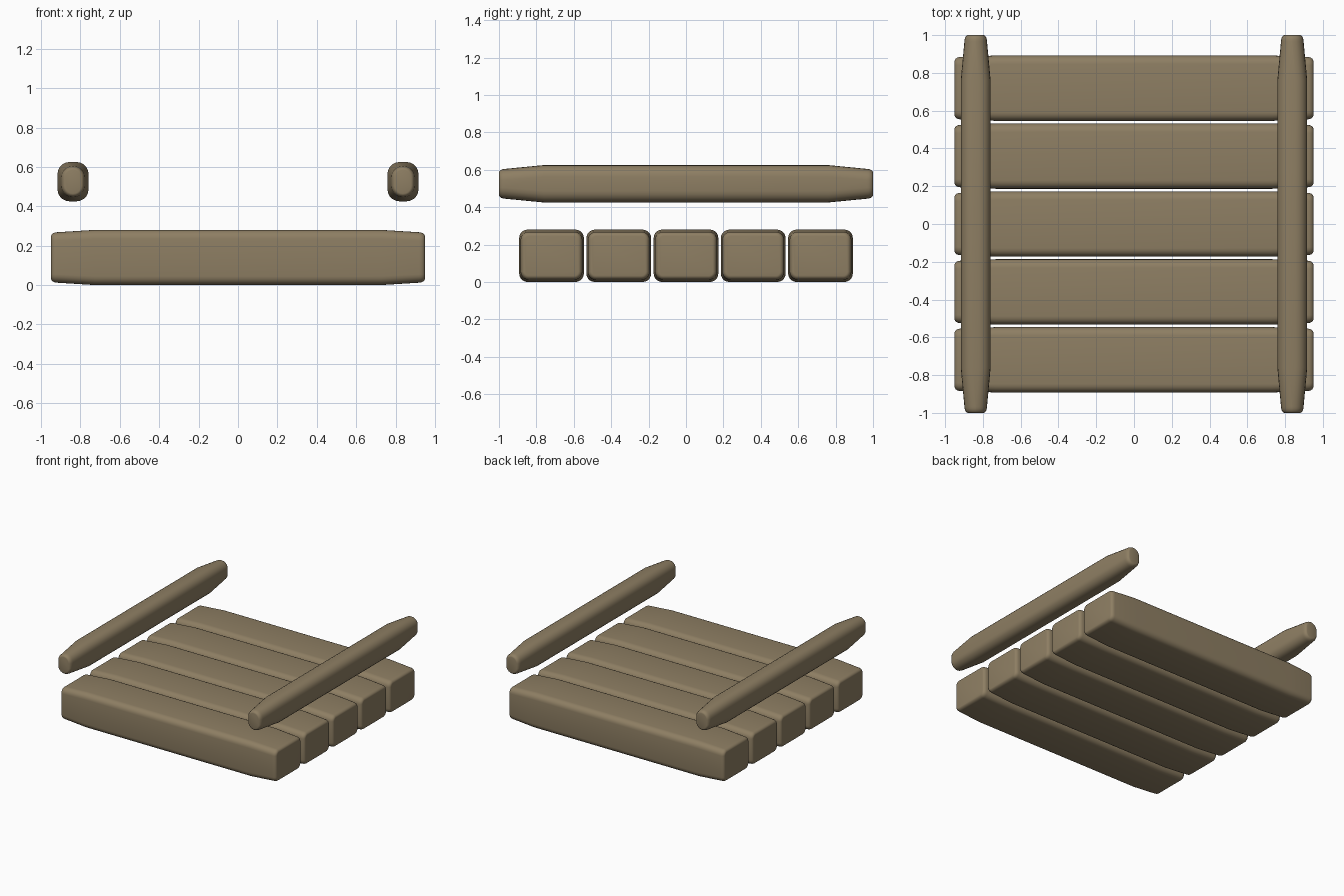
import bpy, bmesh, math
from mathutils import Vector

if "Cube" in bpy.data.objects:
    bpy.data.objects.remove(bpy.data.objects["Cube"])

wood = bpy.data.materials.new("wood")
wood.diffuse_color = (0.27, 0.21, 0.125, 1)
wood.use_nodes = True
wood.node_tree.nodes["Principled BSDF"].inputs["Base Color"].default_value = wood.diffuse_color


def ring(w, h, r, n=5):
    """Rounded rectangle with half sizes w, h and corner radius r."""
    pts = []
    for k, (sx, sy) in enumerate([(1, 1), (-1, 1), (-1, -1), (1, -1)]):
        for i in range(n + 1):
            a = math.pi / 2 * (k + i / n)
            pts.append((sx * (w - r) + r * math.cos(a), sy * (h - r) + r * math.sin(a)))
    return pts


def bar(name, axis, centre, length, flat, big, small, r, cap):
    """Rounded bar: straight to `flat`, tapering to `small`, rounded off by `cap`."""
    half = [(flat, big[0], big[1], r)]
    steps = 5
    for i in range(steps + 1):
        a = math.pi / 2 * i / steps
        d = cap[1] * (1 - math.cos(a))
        half.append((length - cap[0] * (1 - math.sin(a)), small[0] - d, small[1] - d,
                     max(r * 0.95 - d, r * 0.4)))
    sections = [(-t, w, h, q) for t, w, h, q in reversed(half)] + half
    bm = bmesh.new()
    loops = []
    for t, w, h, q in sections:
        loop = []
        for u, v in ring(w, h, q):
            p = Vector((t, u, v)) if axis == "x" else Vector((u, t, v))
            loop.append(bm.verts.new(p + Vector(centre)))
        loops.append(loop)
    for a, b in zip(loops, loops[1:]):
        for i in range(len(a)):
            j = (i + 1) % len(a)
            bm.faces.new((a[i], a[j], b[j], b[i]))
    bm.faces.new(loops[0])
    bm.faces.new(loops[-1])
    bmesh.ops.recalc_face_normals(bm, faces=bm.faces)
    mesh = bpy.data.meshes.new(name)
    bm.to_mesh(mesh)
    bm.free()
    mesh.materials.append(wood)
    ob = bpy.data.objects.new(name, mesh)
    bpy.context.collection.objects.link(ob)
    bpy.context.view_layer.objects.active = ob
    bpy.ops.object.select_all(action="DESELECT")
    ob.select_set(True)
    bpy.ops.object.shade_smooth_by_angle(angle=math.radians(40))


# Five deck planks running left to right
for i in range(5):
    bar(f"plank_{i + 1}", "x", (0, (i - 2) * 0.3595, 0.14), 0.95, 0.73,
        (0.173, 0.14), (0.165, 0.128), 0.045, (0.03, 0.022))

# Two floating hand rails running front to back
for side, name in ((-1, "left_rail"), (1, "right_rail")):
    bar(name, "y", (side * 0.838, 0, 0.525), 1.0, 0.76,
        (0.079, 0.1), (0.06, 0.08), 0.062, (0.035, 0.02))
